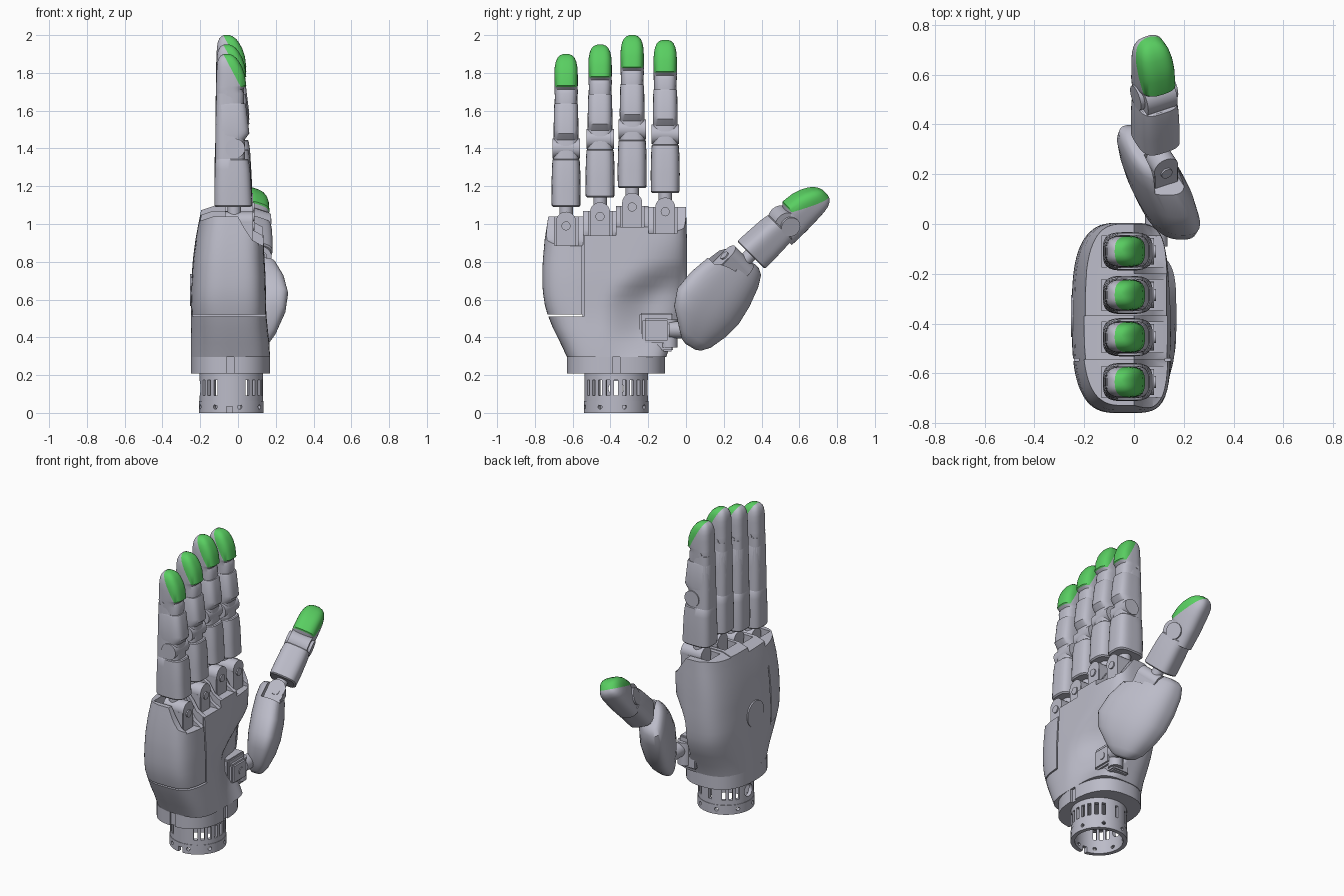
import bpy, bmesh, math
from mathutils import Matrix, Vector

if "Cube" in bpy.data.objects:
    bpy.data.objects.remove(bpy.data.objects["Cube"], do_unlink=True)


def material(name, rgb):
    m = bpy.data.materials.new(name)
    m.use_nodes = True
    m.diffuse_color = (*rgb, 1)
    m.node_tree.nodes["Principled BSDF"].inputs["Base Color"].default_value = (*rgb, 1)
    return m


GREY = material("satin grey", (0.50, 0.50, 0.58))
GREEN = material("green pad", (0.10, 0.62, 0.12))
I = Matrix.Identity(4)


def finish(name, bm, M=I):
    bm.transform(M)
    bmesh.ops.recalc_face_normals(bm, faces=bm.faces)
    me = bpy.data.meshes.new(name)
    bm.to_mesh(me)
    bm.free()
    me.materials.append(GREY)
    me.materials.append(GREEN)
    o = bpy.data.objects.new(name, me)
    bpy.context.collection.objects.link(o)
    return o


def loft_bm(rings, n=3.5, segs=40, warp=None, front=0):
    """Skin rounded-rectangle rings (z, x0, x1, y0, y1[, power]); front squares off the +x side."""
    bm, loops = bmesh.new(), []
    for ring in rings:
        z, x0, x1, y0, y1 = ring[:5]
        power = ring[5] if len(ring) > 5 else n
        loop = []
        for i in range(segs):
            a = math.tau * (i + 0.5) / segs
            c, s = math.cos(a), math.sin(a)
            k = power + (front if c > 0 else 0)
            r = (abs(c) ** k + abs(s) ** k) ** (-1 / k)
            p = Vector(((x0 + x1) / 2 + (x1 - x0) / 2 * r * c,
                        (y0 + y1) / 2 + (y1 - y0) / 2 * r * s, z))
            loop.append(bm.verts.new(warp(p) if warp else p))
        loops.append(loop)
    for a, b in zip(loops, loops[1:]):
        for i in range(segs):
            j = (i + 1) % segs
            bm.faces.new((a[i], a[j], b[j], b[i]))
    bm.faces.new(loops[0][::-1])
    bm.faces.new(loops[-1])
    return bm


def sym(rings):
    return [(z, x0, x1, -w, w) for z, x0, x1, w in rings]


def add_cyl(bm, p, axis, r, h, segs=32):
    R = Vector((0, 0, 1)).rotation_difference(Vector(axis)).to_matrix().to_4x4()
    bmesh.ops.create_cone(bm, cap_ends=True, segments=segs, radius1=r, radius2=r,
                          depth=h, matrix=Matrix.Translation(p) @ R)


def cyl(name, p, axis, r, h, M=I, segs=32):
    bm = bmesh.new()
    add_cyl(bm, p, axis, r, h, segs)
    return finish(name, bm, M)


def box(name, lo, hi, M=I, bevel=0):
    bm = bmesh.new()
    lo, hi = Vector(lo), Vector(hi)
    bmesh.ops.create_cube(bm, size=1, matrix=Matrix.Translation((lo + hi) / 2)
                          @ Matrix.Diagonal((*(hi - lo), 1)))
    if bevel:
        bmesh.ops.bevel(bm, geom=bm.edges[:], offset=bevel, segments=2, affect='EDGES')
    return finish(name, bm, M)


def cut(target, cutter):
    m = target.modifiers.new("cut", 'BOOLEAN')
    m.operation, m.solver, m.object = 'DIFFERENCE', 'EXACT', cutter
    bpy.context.view_layer.objects.active = target
    bpy.ops.object.modifier_apply(modifier=m.name)
    bpy.data.objects.remove(cutter, do_unlink=True)


def smoothstep(a, b, v):
    t = min(1, max(0, (v - a) / (b - a)))
    return t * t * (3 - 2 * t)


# Wrist: hollow slotted tube with a lower ring
WX, WY = -0.035, -0.37
wrist = cyl("wrist_tube", (WX, WY, 0.13), (0, 0, 1), 0.168, 0.18, segs=64)
ring = cyl("wrist_ring", (WX, WY, 0.031), (0, 0, 1), 0.171, 0.062, segs=64)
cut(wrist, cyl("c", (WX, WY, 0.08), (0, 0, 1), 0.145, 0.24, segs=64))
cut(ring, cyl("c", (WX, WY, 0.03), (0, 0, 1), 0.145, 0.2, segs=64))
slots, holes = bmesh.new(), bmesh.new()
for i in range(24):
    a = math.tau * i / 24
    T = Matrix.Translation((WX, WY, 0)) @ Matrix.Rotation(a, 4, 'Z')
    if i not in (17, 18, 19, 5, 7, 11, 12, 13):
        bmesh.ops.create_cube(slots, size=1, matrix=T @ Matrix.Translation((0.16, 0, 0.133))
                              @ Matrix.Diagonal((0.09, 0.022, 0.08, 1)))
    if i % 3 == 1:
        add_cyl(holes, T @ Vector((0.16, 0, 0.032)), T.to_3x3() @ Vector((1, 0, 0)), 0.012, 0.08, 12)
add_cyl(slots, (WX - 0.16, WY, 0.13), (1, 0, 0), 0.04, 0.09, 24)
cut(wrist, finish("c", slots))
cut(ring, finish("c", holes))
cut(ring, box("c", (-0.06, -0.6, -0.02), (-0.03, -0.45, 0.035)))

# Collar under the palm, with keyway notches
collar = finish("wrist_collar", loft_bm([(0.208, -0.25, 0.17, -0.63, -0.11),
                                         (0.297, -0.25, 0.17, -0.63, -0.11)], 2.5, 64))
cut(collar, box("c", (0.155, -0.39, 0.15), (0.3, -0.35, 0.4)))
cut(collar, box("c", (-0.06, -0.7, 0.15), (-0.02, -0.615, 0.4)))


# Palm, hollowed toward the thumb along a diagonal crease
def thumb_hollow(p):
    if p.x > 0:
        y0 = -0.45 + 1.0 * max(0, p.z - 0.6)
        d = smoothstep(y0, y0 + 0.28, p.y) * smoothstep(0.29, 0.44, p.z) * (1 - smoothstep(0.62, 0.88, p.z))
        p.x -= 0.095 * d * min(1, p.x / 0.1)
    return p


palm_rings = [(0.295, -0.25, 0.17, -0.63, -0.105, 2.4), (0.37, -0.25, 0.166, -0.665, -0.08, 2.5),
              (0.45, -0.25, 0.157, -0.705, -0.04, 2.7), (0.52, -0.25, 0.15, -0.733, -0.015, 2.9),
              (0.57, -0.25, 0.149, -0.747, -0.005), (0.62, -0.25, 0.148, -0.755, 0),
              (0.67, -0.248, 0.147, -0.76, 0.003), (0.72, -0.245, 0.146, -0.76, 0.005),
              (0.77, -0.242, 0.143, -0.76, 0.005), (0.82, -0.238, 0.14, -0.757, 0.005),
              (0.92, -0.225, 0.135, -0.748, 0.005), (1.0, -0.21, 0.13, -0.735, 0.002),
              (1.1, -0.19, 0.125, -0.72, 0)]
palm = finish("palm", loft_bm(palm_rings, 3.1, 96, thumb_hollow, 1.5))

# Fingers: (centre y, base z, palm lip z, cheek top z, y bounds of the knuckle)
FINGERS = {"little": (-0.635, 1.09, 0.885, 1.04, -0.85, -0.545),
           "ring": (-0.455, 1.14, 0.94, 1.07, -0.546, -0.37),
           "middle": (-0.285, 1.19, 0.985, 1.095, -0.371, -0.198),
           "index": (-0.11, 1.165, 0.95, 1.09, -0.199, 0.1)}
for yc, zb, lip, top, ya, yb in FINGERS.values():
    prof = [(0.3, lip - 0.02), (0.13, lip), (0.075, lip + 0.03), (0.035, lip + 0.09), (0.0, top),
            (-0.13, top), (-0.4, top - 0.09), (-0.4, 1.4), (0.3, 1.4)]
    bm = bmesh.new()
    f = bm.faces.new([bm.verts.new((x, ya, z)) for x, z in prof])
    ext = bmesh.ops.extrude_face_region(bm, geom=[f])["geom"]
    bmesh.ops.translate(bm, vec=(0, yb - ya, 0), verts=[v for v in ext if isinstance(v, bmesh.types.BMVert)])
    cut(palm, finish("c", bm))
    cut(palm, box("c", (-0.13, yc - 0.062, lip), (0.4, yc + 0.062, 1.5)))
# Seams of the outer side panel
cut(palm, box("c", (-0.4, -0.9, 0.509), (0.4, -0.547, 0.52)))
for x0, x1 in ((0.125, 0.4), (-0.4, -0.22)):
    cut(palm, box("c", (x0, -0.55, 0.509), (x1, -0.54, 1.0)))
cyl("back_cover", (-0.246, -0.37, 0.65), (1, 0, 0), 0.085, 0.016, segs=48)

PROXIMAL = sym([(0, -0.118, 0.066, 0.069), (0.008, -0.125, 0.075, 0.076), (0.1, -0.125, 0.07, 0.077),
                (0.2, -0.122, 0.064, 0.075), (0.25, -0.12, 0.056, 0.072), (0.255, -0.118, 0.05, 0.068)])
CORE = sym([(0.2, -0.12, 0.038, 0.069), (0.36, -0.12, 0.034, 0.066), (0.6, -0.115, 0.0, 0.059)])
MIDDLE = sym([(0.335, -0.12, 0.015, 0.062), (0.35, -0.12, 0.03, 0.065), (0.39, -0.12, 0.06, 0.066),
              (0.41, -0.119, 0.058, 0.066), (0.54, -0.117, 0.042, 0.063), (0.548, -0.115, 0.038, 0.06)])
DISTAL = sym([(0.53, -0.115, 0.03, 0.057), (0.6, -0.116, 0.032, 0.06), (0.622, -0.116, 0.022, 0.061),
              (0.642, -0.116, 0.044, 0.062), (0.70, -0.114, 0.036, 0.062), (0.74, -0.112, 0.022, 0.06),
              (0.77, -0.108, 0.005, 0.054), (0.79, -0.1, -0.01, 0.045), (0.803, -0.09, -0.028, 0.032),
              (0.81, -0.075, -0.045, 0.015)])


def distal(name, M):
    """Fingertip with a green pad cut off by a slanted plane."""
    bm = loft_bm(DISTAL, 3.1)
    co, no = Vector((0.014, 0, 0.636)), Vector((0.174, 0, 0.092)).normalized()
    for n in (no, Vector((0, 0, 1))):
        bmesh.ops.bisect_plane(bm, geom=bm.verts[:] + bm.edges[:] + bm.faces[:], dist=1e-5, plane_co=co, plane_no=n)
    for f in bm.faces:
        d = f.calc_center_median() - co
        f.material_index = int(d.dot(no) > 0 and d.z > 0)
    finish(name, bm, M)


def knuckle(name, M):
    """Swivel block with rounded end, pin and neck, below a finger base."""
    cyl(name + "_swivel", (0.005, 0, -0.078), (1, 0, 0), 0.053, 0.15, M)
    box(name + "_block", (-0.07, -0.053, -0.22), (0.08, 0.053, -0.078), M, 0.004)
    cyl(name + "_pin", (0.01, 0, -0.1), (1, 0, 0), 0.024, 0.156, M, 20)
    cyl(name + "_neck", (-0.02, 0, -0.02), (0, 0, 1), 0.036, 0.08, M)


for key, (yc, zb, *_) in FINGERS.items():
    n, M = key + "_finger", Matrix.Translation((0, yc, zb))
    finish(n + "_proximal", loft_bm(PROXIMAL), M)
    finish(n + "_core", loft_bm(CORE), M)
    cyl(n + "_joint", (-0.015, 0, 0.31), (0, 1, 0), 0.052, 0.146, M)
    finish(n + "_middle", loft_bm(MIDDLE), M)
    cyl(n + "_end_pin", (-0.068, 0, 0.61), (0, 1, 0), 0.012, 0.124, M, 12)
    distal(n + "_tip", M)
    knuckle(n, M)


def frame(origin, z, x):
    z, x = Vector(z).normalized(), Vector(x).normalized()
    return Matrix.Translation(origin) @ Matrix((x, z.cross(x), z)).transposed().to_4x4()


# Thumb base: fleshy housing, its broad section slanted across the palm
def slant(p):
    p.y += 0.45 * (p.x - 0.02)
    return p


B = frame((0, 0.03, 0.36), (0, 0.51, 0.86), (0, -0.86, 0.51))
housing = finish("thumb_housing", loft_bm([
    (-0.012, -0.03, 0.03, 0.095, 0.145), (0.0, -0.06, 0.06, 0.075, 0.165), (0.04, -0.095, 0.1, 0.05, 0.19),
    (0.13, -0.135, 0.185, 0.02, 0.215), (0.22, -0.158, 0.218, -0.002, 0.22), (0.33, -0.16, 0.2, -0.02, 0.205),
    (0.44, -0.148, 0.162, -0.03, 0.17), (0.505, -0.128, 0.13, -0.025, 0.135), (0.53, -0.1, 0.105, -0.01, 0.11),
    (0.538, -0.07, 0.075, 0.005, 0.085)], 2.7, 48, slant), B)

# Thumb segments
c, s = math.cos(math.radians(25)), math.sin(math.radians(25))
T = frame((0.096, 0.328, 0.85), (0, 1, 1), (s, -0.7071 * c, 0.7071 * c))
cut(housing, box("c", (0.0, -0.062, -0.17), (0.3, 0.062, 0.2), T))
P = T @ Matrix.Diagonal((0.95, 1.12, 0.85, 1))
finish("thumb_proximal", loft_bm(PROXIMAL), P)
finish("thumb_core", loft_bm(sym([(0.17, -0.11, 0.03, 0.074), (0.27, -0.11, 0.025, 0.07)])), T)
cyl("thumb_joint", (-0.035, 0, 0.255), (0, 1, 0), 0.052, 0.165, T)
cyl("thumb_pad_joint", (-0.02, 0, 0.25), (0, 1, 0), 0.068, 0.13, T)
distal("thumb_tip", T @ Matrix.Translation((0, 0, 0.255)) @ Matrix.Diagonal((1.2, 1.22, 1.15, 1))
       @ Matrix.Translation((0, 0, -0.585)))
knuckle("thumb", T)

# Thumb mount in the palm
box("thumb_mount", (-0.02, -0.245, 0.325), (0.1, -0.07, 0.53), I, 0.008)
box("thumb_mount_block", (0.02, -0.23, 0.37), (0.125, -0.085, 0.5), I, 0.012)
cyl("thumb_mount_bolt", (0.1, -0.147, 0.435), (1, 0, 0), 0.022, 0.058, I, 20)
cyl("thumb_mount_pivot", (0.07, -0.09, 0.42), (0, 0, 1), 0.045, 0.15)
cyl("thumb_mount_axle", (0.09, 0.0, 0.44), (0, 1, 0), 0.045, 0.18)

# Smooth shading with sharp creases
for o in bpy.context.scene.objects:
    o.select_set(o.type == 'MESH')
bpy.context.view_layer.objects.active = palm
bpy.ops.object.shade_smooth_by_angle(angle=math.radians(35))
